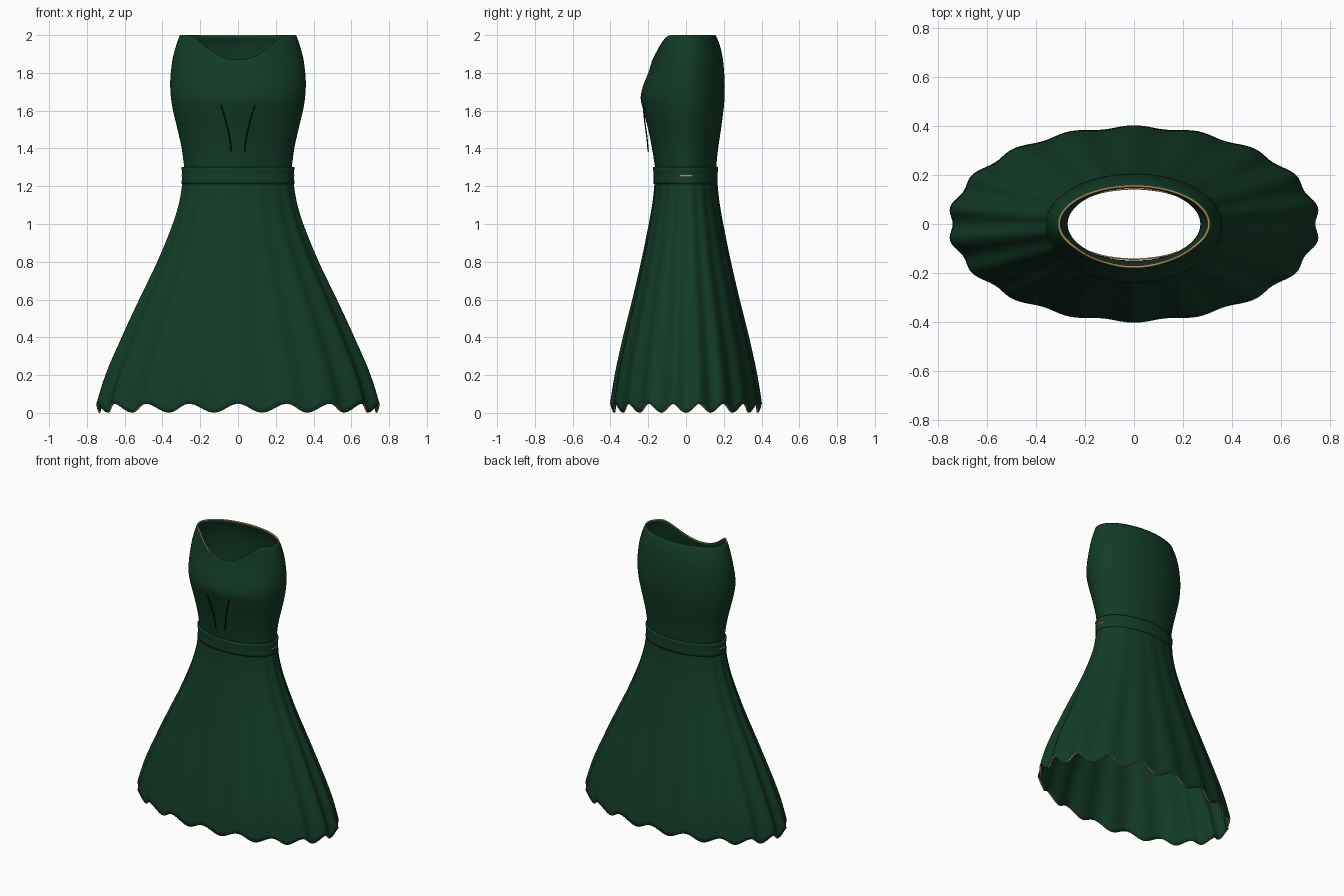
import bpy, math
from math import sin, cos, pi

old = bpy.data.objects.get("Cube")
if old:
    bpy.data.objects.remove(old, do_unlink=True)


def material(name, color):
    m = bpy.data.materials.new(name)
    m.use_nodes = True
    m.diffuse_color = (*color, 1)
    bsdf = m.node_tree.nodes["Principled BSDF"]
    bsdf.inputs["Base Color"].default_value = (*color, 1)
    bsdf.inputs["Roughness"].default_value = 0.8
    return m


GREEN = material("dark green cloth", (0.006, 0.045, 0.02))
TRIM = material("tan edge", (0.5, 0.25, 0.1))
SEAM = material("deep green seam", (0.002, 0.012, 0.006))


def profile(keys, z):
    """Smooth interpolation of rows (z, half width, front depth, back depth)."""
    z = min(max(z, keys[0][0]), keys[-1][0])
    i = max(k for k in range(len(keys) - 1) if keys[k][0] <= z)
    p, q = keys[i], keys[i + 1]
    before, after = keys[max(i - 1, 0)], keys[min(i + 2, len(keys) - 1)]
    h = q[0] - p[0]
    t = (z - p[0]) / h
    out = []
    for c in range(1, 4):
        m0 = (q[c] - before[c]) / (q[0] - before[0]) * h
        m1 = (after[c] - p[c]) / (after[0] - p[0]) * h
        out.append((2*t**3 - 3*t*t + 1) * p[c] + (t**3 - 2*t*t + t) * m0
                   + (3*t*t - 2*t**3) * q[c] + (t**3 - t*t) * m1)
    return out


def shell(name, keys, bottom, top, rows, cols=180, fold=None, thick=0.009,
          mats=(GREEN, TRIM)):
    """Oval tube; bottom and top give the edge heights around the body."""
    verts, faces = [], []
    for r in range(rows + 1):
        for c in range(cols):
            a = 2 * pi * c / cols          # angle measured from the front
            z = bottom(a) + (top(a) - bottom(a)) * r / rows
            w, front, back = profile(keys, z)
            s = 1 + (fold(a, z) if fold else 0)
            depth = front if cos(a) > 0 else back
            verts.append((w * s * sin(a), -depth * s * cos(a), z))
    for r in range(rows):
        for c in range(cols):
            d = (c + 1) % cols
            faces.append((r*cols + c, r*cols + d, (r+1)*cols + d, (r+1)*cols + c))
    mesh = bpy.data.meshes.new(name)
    mesh.from_pydata(verts, [], faces)
    for m in mats:
        mesh.materials.append(m)
    ob = bpy.data.objects.new(name, mesh)
    bpy.context.collection.objects.link(ob)
    mod = ob.modifiers.new("cloth thickness", "SOLIDIFY")
    mod.thickness = thick
    mod.offset = -1
    mod.material_offset_rim = len(mats) - 1
    bpy.ops.object.select_all(action="DESELECT")
    ob.select_set(True)
    bpy.context.view_layer.objects.active = ob
    bpy.ops.object.shade_smooth_by_angle(angle=math.radians(40))
    return ob


def level(z):
    return lambda a: z


# Bodice with a curved neckline
def neckline(a):
    off = min(a, 2 * pi - a)
    return 2 - 0.13 * (0.5 + 0.5 * cos(pi * min(1, off / 1.05)))


bodice = [(1.24, .279, .158, .156), (1.3, .285, .164, .16), (1.4, .298, .18, .17),
          (1.5, .32, .2, .185), (1.6, .344, .226, .198), (1.67, .355, .24, .204),
          (1.74, .359, .224, .205), (1.8, .356, .2, .202), (1.88, .345, .176, .194),
          (1.95, .326, .164, .178), (2, .308, .157, .157)]
shell("bodice", bodice, level(1.24), neckline, 44)

# Flared skirt with folds growing towards a wavy hem
FOLDS = 18


def skirt_fold(a, z):
    return (0.008 + 0.016 * (1 - z / 1.255)) * cos(FOLDS * a)


def hem(a):
    return 0.026 + 0.024 * cos(FOLDS * a)


skirt = [(0, .757, .4, .4), (.2, .697, .37, .37), (.4, .613, .328, .328),
         (.6, .522, .28, .28), (.8, .427, .235, .235), (1, .346, .195, .195),
         (1.12, .311, .175, .175), (1.24, .292, .163, .163)]
shell("skirt", skirt, hem, level(1.24), 40, fold=skirt_fold)

# Waistband
band = [(1.21, .3, .172, .168), (1.255, .296, .171, .167), (1.3, .299, .175, .17)]
shell("waistband", band, level(1.212), level(1.302), 6, thick=0.014, mats=(GREEN,))

# Tan edge showing through the waistband at both sides
edge = [(1.25, .298, .146, .146), (1.262, .298, .146, .146)]
shell("side_edge", edge, level(1.251), level(1.261), 1, thick=0.006, mats=(TRIM,))

# Pair of front darts
for side, label in ((1, "left"), (-1, "right")):
    curve = bpy.data.curves.new(label + "_dart", "CURVE")
    curve.dimensions = "3D"
    curve.bevel_depth = 0.0035
    curve.bevel_resolution = 1
    curve.use_fill_caps = True
    curve.materials.append(SEAM)
    points = [(.09, -.227, 1.63), (.063, -.218, 1.54), (.045, -.207, 1.46),
              (.036, -.2, 1.385)]
    line = curve.splines.new("BEZIER")
    line.bezier_points.add(len(points) - 1)
    for bp, (x, y, z) in zip(line.bezier_points, points):
        bp.co = (side * x, y, z)
        bp.handle_left_type = bp.handle_right_type = "AUTO"
    bpy.context.collection.objects.link(bpy.data.objects.new(label + "_dart", curve))
